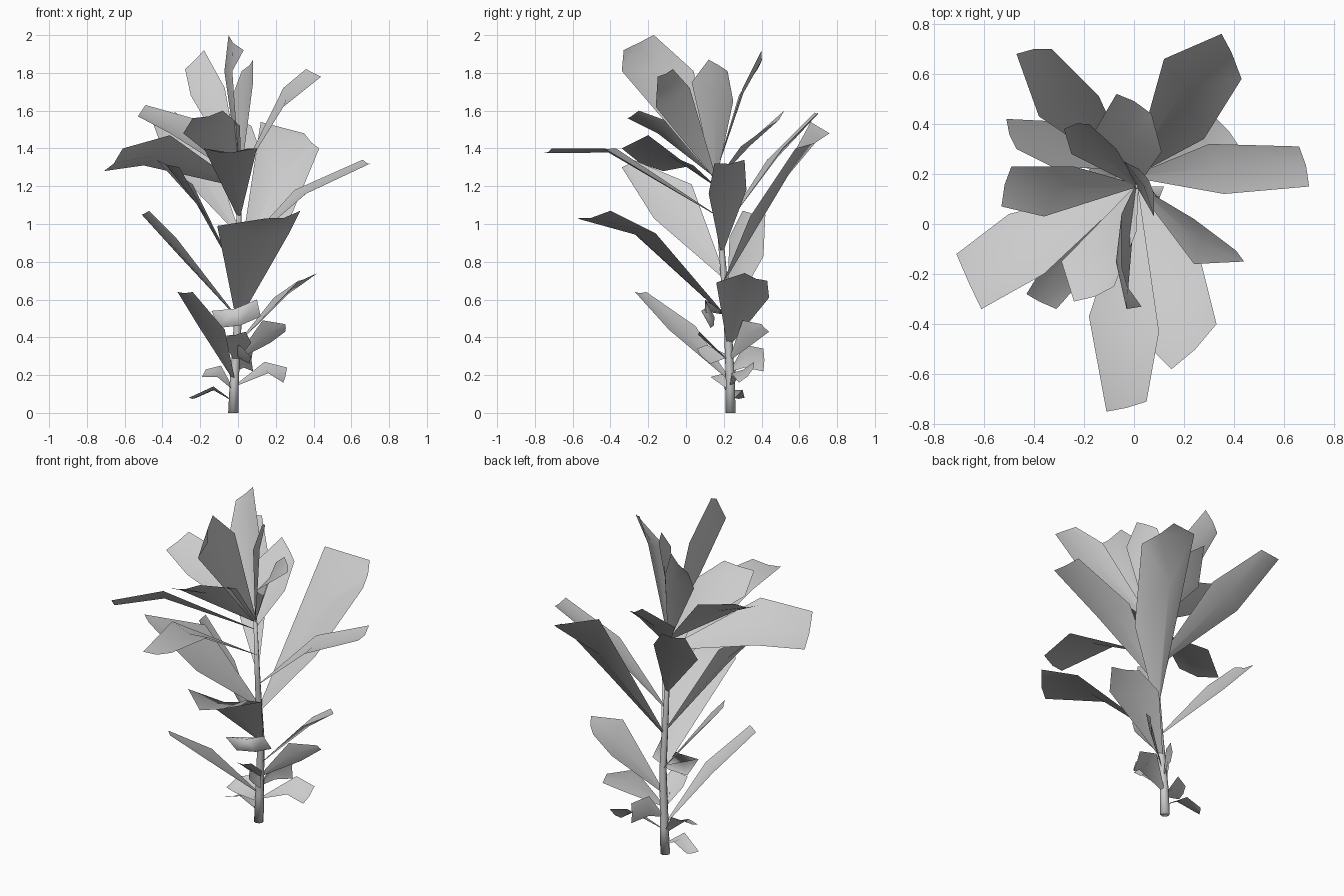
import bpy
from math import sin, cos, radians
from mathutils import Vector

default_cube = bpy.data.objects.get("Cube")
if default_cube:
    bpy.data.objects.remove(default_cube, do_unlink=True)

# One plain grey for the whole plant
grey = bpy.data.materials.new("plain grey")
grey.use_nodes = True
colour = (0.6, 0.6, 0.6, 1)
grey.diffuse_color = colour
grey.node_tree.nodes["Principled BSDF"].inputs["Base Color"].default_value = colour

FOLD = 0.17     # depth of the crease compared with the half width

# Stem centre line, leaning forward as it rises
stem_path = [Vector(p) for p in (
    (-0.025, 0.235, 0), (-0.02, 0.235, 0.16), (0, 0.22, 0.5),
    (0, 0.19, 0.85), (0.01, 0.15, 1.27))]
stem_radii = [0.027, 0.024, 0.02, 0.016, 0.01]


def add_mesh(name, verts, faces):
    mesh = bpy.data.meshes.new(name)
    mesh.from_pydata(verts, [], faces)
    mesh.materials.append(grey)
    mesh.polygons.foreach_set("use_smooth", [True] * len(mesh.polygons))
    mesh.update()
    obj = bpy.data.objects.new(name, mesh)
    bpy.context.collection.objects.link(obj)


def stem_point(height):
    """Point on the stem centre line at the given height."""
    for low, high in zip(stem_path, stem_path[1:]):
        if height <= high.z:
            return low.lerp(high, (height - low.z) / (high.z - low.z))
    return stem_path[-1].copy()


def add_stem(sides=8):
    verts, faces = [], []
    for centre, radius in zip(stem_path, stem_radii):
        for i in range(sides):
            angle = radians(360 * i / sides)
            verts.append(centre + radius * Vector((cos(angle), sin(angle), 0)))
    for ring in range(len(stem_path) - 1):
        for i in range(sides):
            a, b = ring * sides + i, ring * sides + (i + 1) % sides
            faces.append((a, b, b + sides, a + sides))
    faces.append(tuple(reversed(range(sides))))
    faces.append(tuple(range(len(verts) - sides, len(verts))))
    add_mesh("stem", verts, faces)


def leaf(name, height, bend, half_width, tip, tip_half_width):
    """Creased blade: stem, widest row, blunt tip. Lengths in hundredths."""
    bend, half_width, tip, tip_half_width = (
        Vector(v) / 100 for v in (bend, half_width, tip, tip_half_width))
    base = stem_point(height / 100)
    normal = half_width.cross(tip - base).normalized()
    if normal.z < 0:        # keep the upper side of every blade facing up
        normal.negate()
        half_width.negate()
        tip_half_width.negate()

    verts = []
    rows = ((base, half_width * 0.06), (bend, half_width), (tip, tip_half_width))
    for centre, half in rows:
        crease = centre - normal * half.length * FOLD
        verts += [centre - half, crease, centre + half]
    faces = []
    for row in range(len(rows) - 1):
        for column in range(2):
            a = row * 3 + column
            faces.append((a, a + 1, a + 4, a + 3))
    add_mesh(name, verts, faces)


add_stem()

# Crown, springing from the top of the stem
leaf("tallest_crown_leaf", 125, (-4, -15, 181), (1, -19, 0), (-1, -25, 196), (4, -8, -4))
leaf("upright_crown_leaf", 123, (2, 14, 170), (6, -11, 5), (5, 17, 184), (3, -5, 3))
leaf("left_crown_leaf", 125, (24, -7, 167), (0, -9, -5), (40, -11, 180), (4, -4, -2))
leaf("back_right_crown_leaf", 125, (-16, 29, 170), (9, 1, 2), (-23, 39, 187), (5, 1, 5))
leaf("back_crown_leaf", 122, (-3, 32, 143), (14, -3, -2), (0, 48, 156), (7, -4, -4))
leaf("right_crown_leaf", 125, (-30, 13, 152), (6, 10, 4), (-51, 15, 160), (2, 8, 3))
leaf("front_right_crown_leaf", 125, (-14, -9, 150), (15, 6, 2), (-16, -28, 158), (8, 3, 2))

# Large leaves along the middle of the stem
leaf("right_large_leaf", 120, (-43, -8, 139), (7, -12, 8), (-66, -23, 134), (5, -11, 6))
leaf("front_large_leaf", 104, (-4, -40, 140), (14, -3, 0), (-3, -73, 139), (8, 2, 1))
leaf("back_right_large_leaf", 95, (-26, 47, 137), (12, 4, 3), (-40, 69, 159), (7, 1, 0))
leaf("steep_right_large_leaf", 72, (-20, -7, 112), (-4, 10, 9), (-37, -31, 132), (-6, 3, 2))
leaf("left_large_leaf", 85, (33, 22, 117), (3, -10, -1), (68, 23, 133), (2, -8, -1))
leaf("back_left_large_leaf", 70, (20, 50, 129), (8, -16, -25), (39, 67, 144), (4, -9, -4))
leaf("front_left_large_leaf", 50, (8, -24, 97), (19, 8, -2), (24, -49, 105), (9, 9, 2))

# Lower leaves
leaf("back_right_lower_leaf", 50, (-32, 32, 88), (1, 9, -5), (-49, 36, 106), (-2, 6, -1))
leaf("back_left_lower_leaf", 36, (25, 30, 65), (6, -14, 4), (37, 37, 72), (5, -6, 2))
leaf("front_right_lower_leaf", 17, (-14, -2, 45), (7, -7, -1), (-28, -24, 64), (4, -3, 0))
leaf("drooping_lower_leaf", 52, (-2, 9, 57), (12, 1, 3), (1, 14, 48), (11, 1, 3))
leaf("steep_left_lower_leaf", 28, (15, 33, 43), (-2, -3, 6), (25, 42, 45), (0, -2, 2))

# Small leaves around the base
leaf("front_small_leaf", 27, (0, 13, 37), (7, 0, 0), (-1, 7, 42), (5, 0, 1))
leaf("front_left_small_leaf", 30, (3, 12, 31), (3, 1, -5), (5, 7, 32), (2, 1, -2))
leaf("right_small_leaf", 12, (-10, 20, 22), (1, 7, 3), (-18, 20, 21), (1, 4, 2))
leaf("left_small_leaf", 14, (15, 30, 24), (-1, 6, 3), (25, 32, 20), (1, 4, 4))
leaf("back_small_leaf", 22, (3, 31, 30), (0, 0, -6), (8, 41, 28), (0, 0, -6))
leaf("lowest_small_leaf", 6, (-13, 25, 13), (0, 5, -1), (-24, 28, 8), (2, 3, 0))
